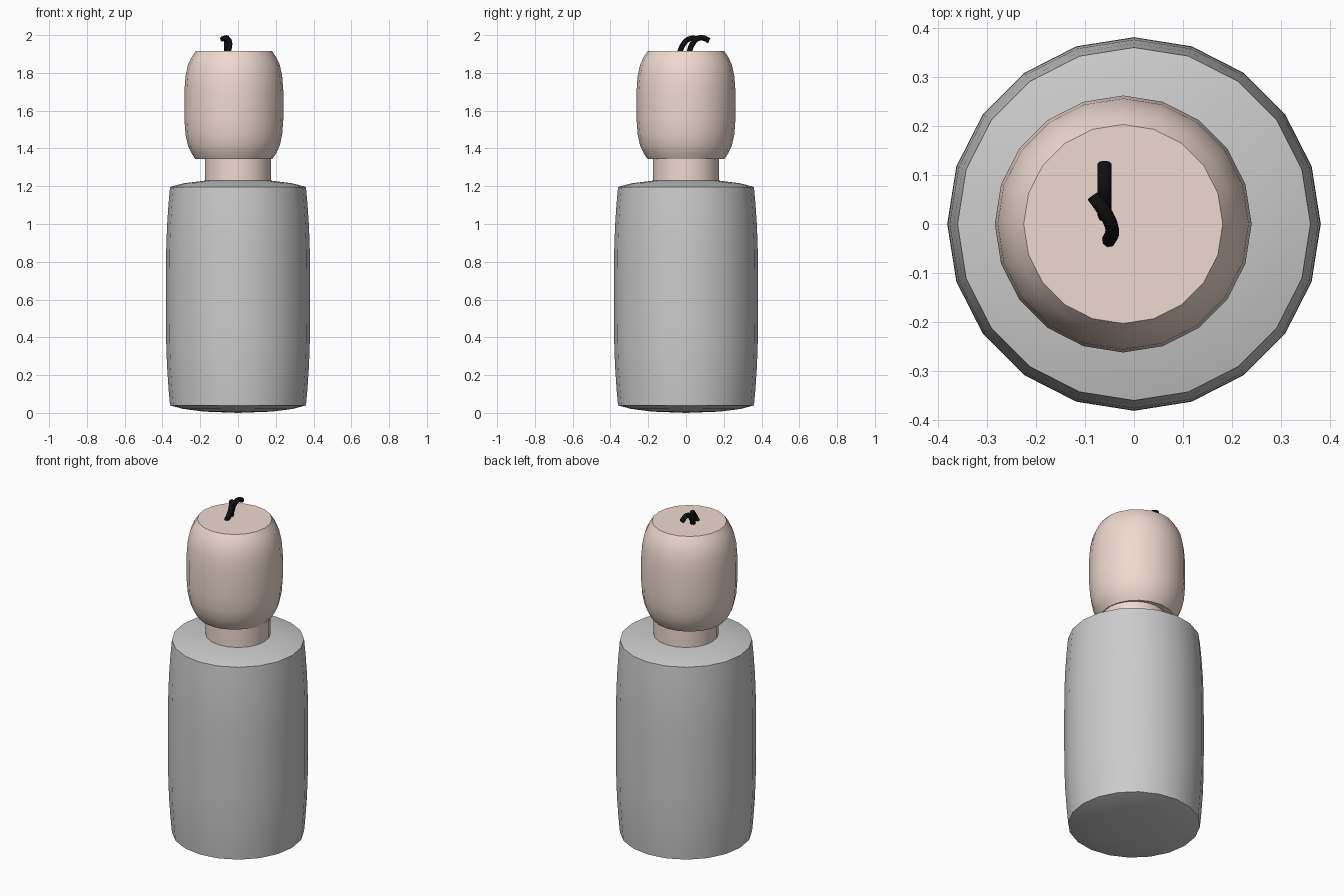
import bpy, bmesh, math

if "Cube" in bpy.data.objects:
    bpy.data.objects.remove(bpy.data.objects["Cube"])

SIDES = 20


def material(name, color):
    m = bpy.data.materials.new(name)
    m.diffuse_color = color
    m.use_nodes = True
    m.node_tree.nodes["Principled BSDF"].inputs["Base Color"].default_value = m.diffuse_color
    return m


def add_object(name, data, mat=None):
    ob = bpy.data.objects.new(name, data)
    bpy.context.collection.objects.link(ob)
    if mat:
        data.materials.append(mat)
    return ob


def lathe(name, profile, x=0.0, mat=None):
    """Spin (radius, z) points around a vertical axis; radius 0 makes a pole."""
    bm = bmesh.new()
    rings = []
    for r, z in profile:
        if r == 0:
            rings.append([bm.verts.new((x, 0, z))] * SIDES)
        else:
            rings.append([bm.verts.new((x + r * math.cos(math.tau * i / SIDES),
                                        r * math.sin(math.tau * i / SIDES), z))
                          for i in range(SIDES)])
    for a, b in zip(rings, rings[1:]):
        for i in range(SIDES):
            j = (i + 1) % SIDES
            quad = list(dict.fromkeys((a[i], a[j], b[j], b[i])))
            bm.faces.new(quad)
    # flat caps where the profile does not end in a pole
    if profile[0][0] > 0:
        bm.faces.new(rings[0][::-1])
    if profile[-1][0] > 0:
        bm.faces.new(rings[-1])
    bmesh.ops.recalc_face_normals(bm, faces=bm.faces)
    me = bpy.data.meshes.new(name)
    bm.to_mesh(me)
    bm.free()
    ob = add_object(name, me, mat)
    bpy.ops.object.select_all(action='DESELECT')
    ob.select_set(True)
    bpy.context.view_layer.objects.active = ob
    bpy.ops.object.shade_smooth_by_angle(angle=math.radians(30))
    return ob


def mirrored(half, mid):
    """Complete a profile by reflecting its lower half about z = mid."""
    return half + [(r, 2 * mid - z) for r, z in reversed(half)]


def strand(name, points, mat):
    cu = bpy.data.curves.new(name, 'CURVE')
    cu.dimensions = '3D'
    cu.bevel_depth = 0.0145
    cu.bevel_resolution = 2
    cu.resolution_u = 6
    cu.use_fill_caps = True
    sp = cu.splines.new('BEZIER')
    sp.bezier_points.add(len(points) - 1)
    for bp, p in zip(sp.bezier_points, points):
        bp.co = p
        bp.handle_left_type = bp.handle_right_type = 'AUTO'
    return add_object(name, cu, mat)


skin = material("skin", (0.86, 0.70, 0.63, 1))
black = material("black_hair", (0.005, 0.005, 0.005, 1))

# barrel body with slightly domed ends
lathe("body", mirrored([(0, 0.0), (0.18, 0.007), (0.29, 0.021), (0.36, 0.04),
                        (0.368, 0.13), (0.376, 0.25), (0.38, 0.37),
                        (0.381, 0.5)], 0.618))

# neck
lathe("neck", [(0.176, 1.22), (0.176, 1.36)], 0, skin)

# rounded head with flat ends, a little off centre
lathe("head", mirrored([(0.203, 1.343), (0.224, 1.375), (0.243, 1.415),
                        (0.256, 1.475), (0.262, 1.555)], 1.629), -0.022, skin)

# two curled hairs
strand("hair_front", [(-0.052, -0.036, 1.905), (-0.045, -0.008, 1.96),
                      (-0.06, 0.025, 1.983), (-0.083, 0.058, 1.98)], black)
strand("hair_back", [(-0.06, 0.016, 1.905), (-0.06, 0.032, 1.95),
                     (-0.06, 0.06, 1.981), (-0.06, 0.09, 1.985),
                     (-0.06, 0.123, 1.97)], black)
